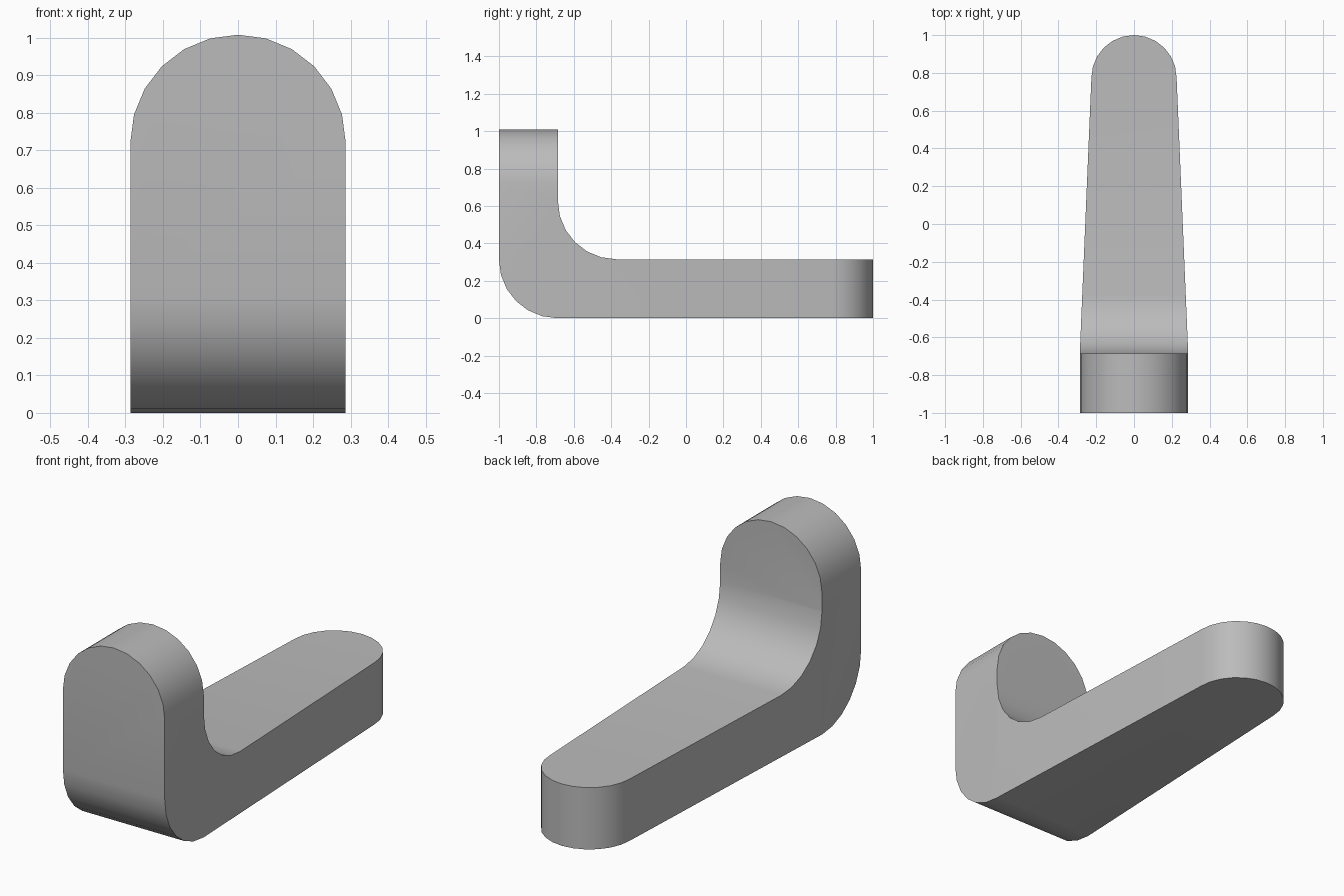
import bpy
import bmesh
from math import sin, cos, radians
from mathutils import Vector

cube = bpy.data.objects.get("Cube")
if cube:
    bpy.data.objects.remove(cube, do_unlink=True)

HALF_WIDTH = 0.287
THICK = 0.315
HEIGHT = 1.008
BEND = 0.312        # radius of both bends
TIP = 0.2255        # radius of the arm's round end
INNER = -1 + THICK  # back face of the upright


def arc(cx, cy, r, start, end, steps):
    angles = [radians(start + (end - start) * i / steps) for i in range(steps + 1)]
    return [(cx + r * cos(a), cy + r * sin(a)) for a in angles]


def prism(name, outline, place, sweep):
    """Extrude a flat outline along the sweep vector."""
    bm = bmesh.new()
    face = bm.faces.new([bm.verts.new(place(u, v)) for u, v in outline])
    grown = bmesh.ops.extrude_face_region(bm, geom=[face])["geom"]
    verts = [g for g in grown if isinstance(g, bmesh.types.BMVert)]
    bmesh.ops.translate(bm, verts=verts, vec=Vector(sweep))
    bmesh.ops.recalc_face_normals(bm, faces=bm.faces)
    mesh = bpy.data.meshes.new(name)
    bm.to_mesh(mesh)
    bm.free()
    obj = bpy.data.objects.new(name, mesh)
    bpy.context.collection.objects.link(obj)
    return obj


# Bent bar: L-shaped side profile with rounded corners
side = arc(-1 + BEND, BEND, BEND, 180, 270, 6)
side += [(1.2, 0), (1.2, THICK)]
side += arc(INNER + BEND, THICK + BEND, BEND, 270, 180, 6)
side += [(INNER, 1.2), (-1, 1.2)]
bracket = prism("bent_bracket", side, lambda u, v: (-0.6, u, v), (1.2, 0, 0))

# Rounded top of the upright
front = arc(0, HEIGHT - HALF_WIDTH, HALF_WIDTH, 0, 180, 12)
front += [(-HALF_WIDTH, -0.3), (HALF_WIDTH, -0.3)]
front_cutter = prism("upright_cutter", front, lambda u, v: (u, -1.5, v), (0, 3, 0))

# Tapered arm with a round end
tip_y = 1 - TIP
slope = (HALF_WIDTH - TIP) / (tip_y - INNER)
wide = TIP + slope * (tip_y + 1.3)
top = arc(0, tip_y, TIP, 0, 180, 12) + [(-wide, -1.3), (wide, -1.3)]
top_cutter = prism("arm_cutter", top, lambda u, v: (u, v, -0.5), (0, 0, 2))

bpy.ops.object.select_all(action="DESELECT")
bpy.context.view_layer.objects.active = bracket
bracket.select_set(True)
for cutter in (front_cutter, top_cutter):
    mod = bracket.modifiers.new("trim", "BOOLEAN")
    mod.operation = "INTERSECT"
    mod.solver = "EXACT"
    mod.object = cutter
    bpy.ops.object.modifier_apply(modifier=mod.name)
    bpy.data.objects.remove(cutter, do_unlink=True)

# Single grey finish
grey = bpy.data.materials.new("plain_grey")
grey.use_nodes = True
colour = (0.5, 0.5, 0.5, 1)
grey.diffuse_color = colour
grey.node_tree.nodes["Principled BSDF"].inputs["Base Color"].default_value = colour
bracket.data.materials.clear()
bracket.data.materials.append(grey)
bpy.ops.object.shade_smooth_by_angle(angle=radians(30))
